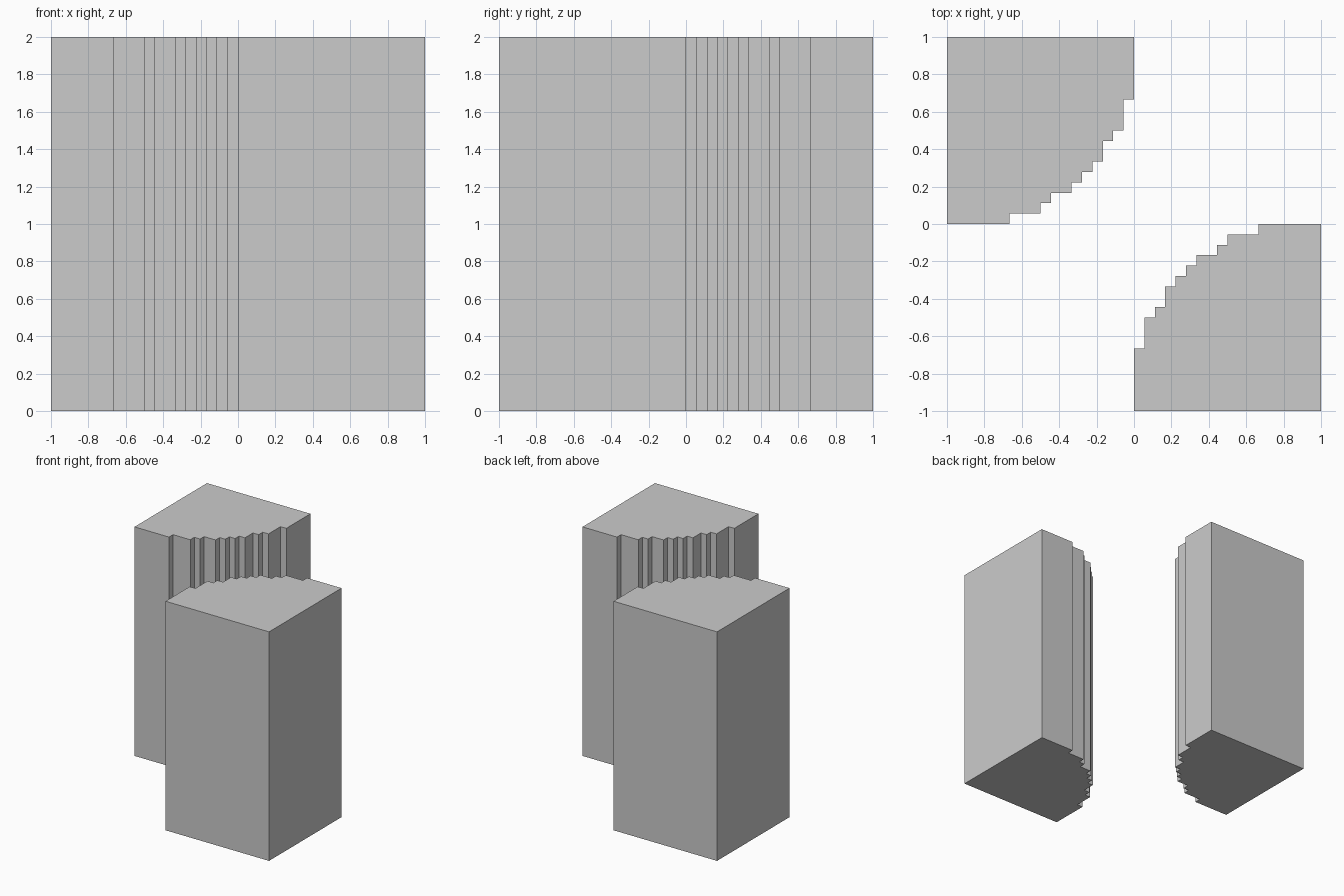
import bpy, bmesh

if "Cube" in bpy.data.objects:
    bpy.data.objects.remove(bpy.data.objects["Cube"])

U = 1 / 18   # size of one stair step
HEIGHT = 2.0

# Stepped concave edge: x (in steps) of each riser and the y it rises to
RISERS = [(-12, 1), (-9, 2), (-8, 3), (-6, 4), (-5, 5),
          (-4, 6), (-3, 8), (-2, 9), (-1, 12), (0, 18)]


def block_profile():
    pts, y = [(-18, 0)], 0
    for x, top in RISERS:
        pts += [(x, y), (x, top)]
        y = top
    pts.append((-18, 18))
    return [(x * U, y * U) for x, y in pts]


def prism(name, pts, height):
    bm = bmesh.new()
    base = bm.faces.new([bm.verts.new((x, y, 0)) for x, y in pts])
    ext = bmesh.ops.extrude_face_region(bm, geom=[base], use_keep_orig=True)
    top = [v for v in ext["geom"] if isinstance(v, bmesh.types.BMVert)]
    bmesh.ops.translate(bm, verts=top, vec=(0, 0, height))
    bmesh.ops.recalc_face_normals(bm, faces=bm.faces)
    mesh = bpy.data.meshes.new(name)
    bm.to_mesh(mesh)
    bm.free()
    obj = bpy.data.objects.new(name, mesh)
    bpy.context.collection.objects.link(obj)
    return obj


# Two identical blocks, one turned half a revolution about the centre
profile = block_profile()
prism("back_left_block", profile, HEIGHT)
prism("front_right_block", [(-x, -y) for x, y in profile], HEIGHT)
